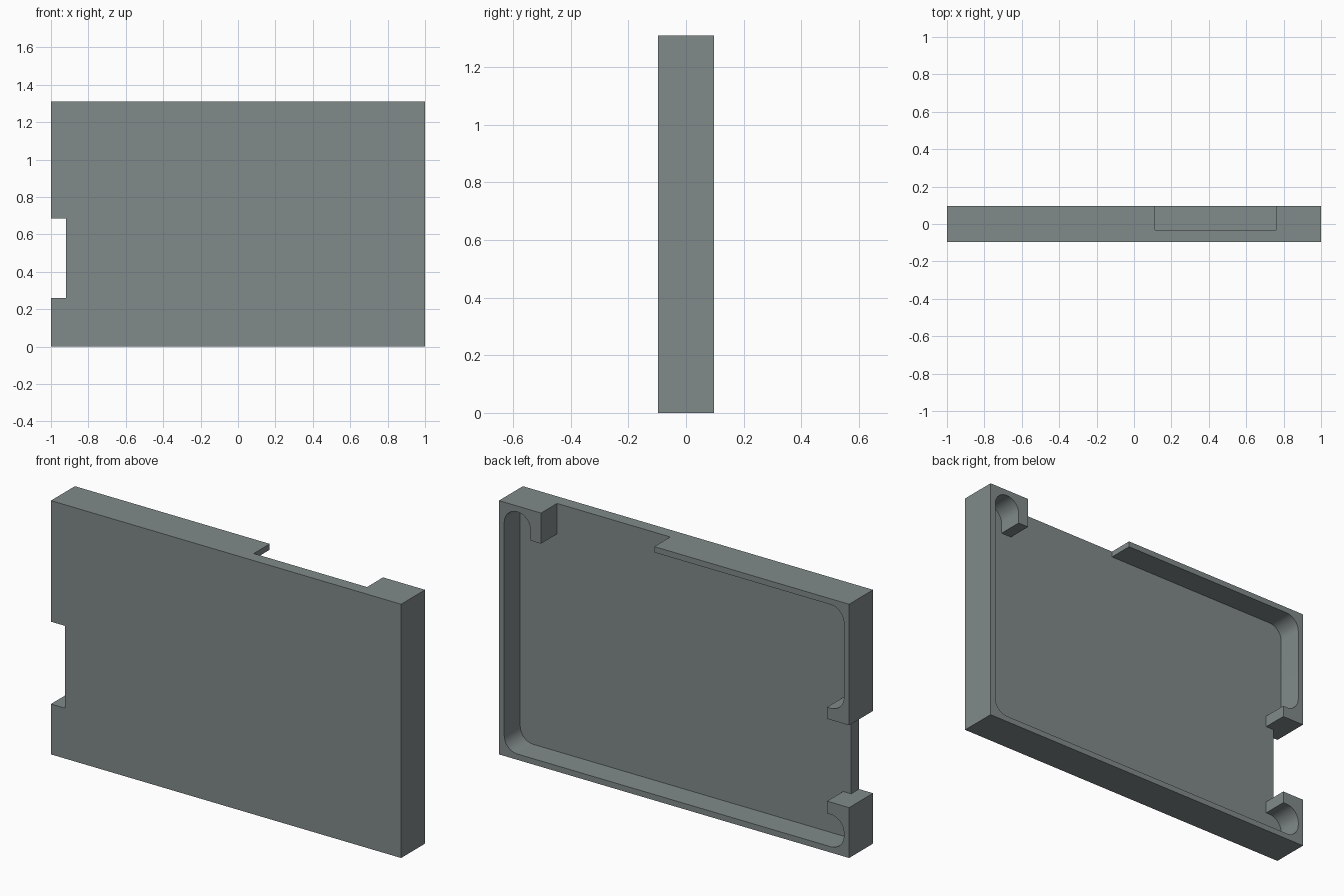
import bpy, bmesh, math

if "Cube" in bpy.data.objects:
    bpy.data.objects.remove(bpy.data.objects["Cube"])

D = 0.0975        # half depth
FLOOR = -0.033    # inner surface of the front plate
H = 1.31
R = 0.075         # pocket corner radius
W = 0.97          # inner half width
T = 0.03          # rim thickness


def arc(cx, cz, start, end, steps=10):
    """Points of an arc, angles in degrees."""
    angles = [math.radians(start + (end - start) * i / steps) for i in range(steps + 1)]
    return [(cx + R * math.cos(a), cz + R * math.sin(a)) for a in angles]


def prism(name, outline, y0, y1):
    """Extrude an x-z outline from y0 to y1."""
    bm = bmesh.new()
    face = bm.faces.new([bm.verts.new((x, y0, z)) for x, z in outline])
    out = bmesh.ops.extrude_face_region(bm, geom=[face])
    verts = [v for v in out["geom"] if isinstance(v, bmesh.types.BMVert)]
    bmesh.ops.translate(bm, verts=verts, vec=(0, y1 - y0, 0))
    bmesh.ops.recalc_face_normals(bm, faces=bm.faces)
    mesh = bpy.data.meshes.new(name)
    bm.to_mesh(mesh)
    bm.free()
    obj = bpy.data.objects.new(name, mesh)
    bpy.context.collection.objects.link(obj)
    return obj


# Solid block with the side notch
case = prism("half_case", [
    (-1, 0), (1, 0), (1, H), (-1, H),
    (-1, 0.685), (-0.92, 0.685), (-0.92, 0.26), (-1, 0.26)], -D, D)

# Pocket outline: rounded corners, hooked rim ends, open at the top and side gaps
pocket = [(0.76, H + 0.1), (0.76, 1.152), (0.82, 1.152)]
pocket += arc(W - R, H - T - R, 180, 0, 20)
pocket += arc(W - R, T + R, 0, -90)
pocket += arc(-W + R, T + R, 270, 180)
pocket += arc(-W + R, 0.197 - R, 180, 90)
pocket += [(-0.874, 0.197), (-0.874, 0.26), (-1.1, 0.26),
           (-1.1, 0.685), (-0.874, 0.685), (-0.874, 0.745)]
pocket += arc(-W + R, 0.745 + R, 270, 180)
pocket += arc(-W + R, H - T - R, 180, 90)
pocket += [(0.113, H - T), (0.113, H + 0.1)]
cutter = prism("pocket_cutter", pocket, FLOOR, D + 0.1)
cutter.hide_render = True

# Hollow out the back
cut = case.modifiers.new("pocket", "BOOLEAN")
cut.operation = "DIFFERENCE"
cut.solver = "EXACT"
cut.object = cutter
bpy.context.view_layer.objects.active = case
case.select_set(True)
cutter.select_set(False)
bpy.ops.object.modifier_apply(modifier=cut.name)
bpy.data.objects.remove(cutter)

# Single grey colour
grey = bpy.data.materials.new("slate_grey")
grey.diffuse_color = (0.22, 0.255, 0.255, 1)
grey.use_nodes = True
grey.node_tree.nodes["Principled BSDF"].inputs["Base Color"].default_value = grey.diffuse_color
case.data.materials.clear()
case.data.materials.append(grey)
bpy.ops.object.shade_smooth_by_angle(angle=math.radians(30))
